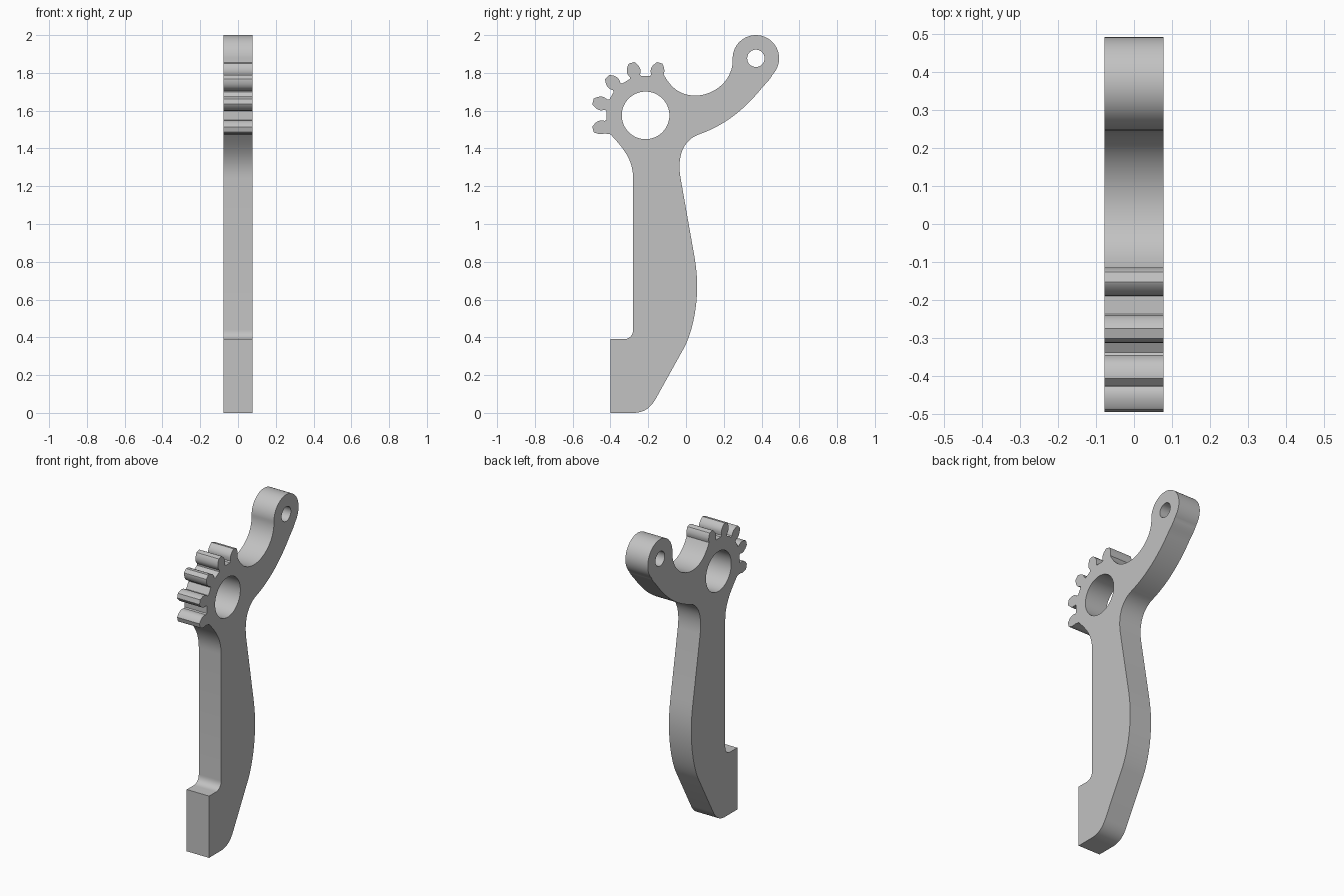
import bpy, bmesh
from math import cos, sin, radians, pi
from mathutils import Vector
from mathutils.geometry import interpolate_bezier

cube = bpy.data.objects.get("Cube")
if cube:
    bpy.data.objects.remove(cube, do_unlink=True)

HALF = 0.078                     # half thickness along x
HUB = Vector((-0.214, 1.575))    # gear hub centre (y, z)
EYE = Vector((0.37, 1.877))      # small eye centre (y, z)


def arc(centre, radius, start, end, steps):
    angles = [radians(start + (end - start) * i / steps) for i in range(steps + 1)]
    return [centre + radius * Vector((cos(a), sin(a))) for a in angles]


def tooth(angle):
    """One gear tooth, from its clockwise flank to the other."""
    a = radians(angle)
    out, side = Vector((cos(a), sin(a))), Vector((-sin(a), cos(a)))
    flank = [(0.207, 0.031), (0.216, 0.028), (0.235, 0.036), (0.25, 0.036),
             (0.265, 0.031), (0.284, 0.019), (0.288, 0.014)]
    return ([HUB + out * r - side * w for r, w in flank]
            + [HUB + out * r + side * w for r, w in reversed(flank)])


def bend(path, c1, c2, end, steps=16):
    """Continue the path with a bezier curve."""
    pts = interpolate_bezier(path[-1].to_3d(), Vector(c1).to_3d(),
                             Vector(c2).to_3d(), Vector(end).to_3d(), steps + 1)
    path.extend(p.to_2d() for p in pts[1:])


def line(path, *points):
    path.extend(Vector(p) for p in points)


# Gear teeth, with the outer flanks running into the body
outline = []
for angle in range(75, 196, 30):
    outline += tooth(angle)
outline = outline[2:-2]

# Front edge and foot
line(outline, (-0.40, 1.475))
bend(outline, (-0.33, 1.40), (-0.28, 1.34), (-0.28, 1.24))
line(outline, (-0.28, 0.44))
bend(outline, (-0.28, 0.41), (-0.30, 0.39), (-0.33, 0.39), 8)
line(outline, (-0.40, 0.39), (-0.40, 0), (-0.28, 0))
bend(outline, (-0.22, 0), (-0.185, 0.03), (-0.16, 0.075))

# Back edge of the leg
line(outline, (-0.01, 0.345))
bend(outline, (0.035, 0.43), (0.059, 0.56), (0.059, 0.67))
bend(outline, (0.059, 0.74), (0.05, 0.80), (0.037, 0.87))
line(outline, (-0.03, 1.25))
bend(outline, (-0.05, 1.38), (0, 1.45), (0.07, 1.475))

# Arm and rounded eye
bend(outline, (0.20, 1.52), (0.30, 1.60), (0.385, 1.70))
bend(outline, (0.42, 1.745), (0.44, 1.755), (0.457, 1.79), 8)
outline += arc(EYE, 0.123, -42, 185, 40)
bend(outline, (0.245, 1.75), (0.14, 1.68), (0.05, 1.68), 20)
bend(outline, (-0.03, 1.68), (-0.08, 1.72), outline[0])
outline.pop()

# Fill the profile around both holes, then extrude it
bm = bmesh.new()
edges = []
for loop in (outline, arc(HUB, 0.126, 0, 360, 64)[:-1], arc(EYE, 0.046, 0, 360, 40)[:-1]):
    verts = [bm.verts.new((-HALF, p.x, p.y)) for p in loop]
    edges += [bm.edges.new((v, verts[i - 1])) for i, v in enumerate(verts)]
bmesh.ops.triangle_fill(bm, edges=edges, use_beauty=True, normal=(1, 0, 0))
grown = bmesh.ops.extrude_face_region(bm, geom=bm.faces[:], use_keep_orig=True)
bmesh.ops.translate(bm, vec=(2 * HALF, 0, 0),
                    verts=[g for g in grown["geom"] if isinstance(g, bmesh.types.BMVert)])
bmesh.ops.recalc_face_normals(bm, faces=bm.faces[:])
mesh = bpy.data.meshes.new("geared_lever")
bm.to_mesh(mesh)
bm.free()

lever = bpy.data.objects.new("geared_lever", mesh)
bpy.context.collection.objects.link(lever)

# Plain grey
grey = bpy.data.materials.new("plain_grey")
grey.use_nodes = True
colour = (0.54, 0.54, 0.54, 1)
grey.diffuse_color = colour
grey.node_tree.nodes["Principled BSDF"].inputs["Base Color"].default_value = colour
mesh.materials.append(grey)

bpy.ops.object.select_all(action="DESELECT")
lever.select_set(True)
bpy.context.view_layer.objects.active = lever
bpy.ops.object.shade_smooth_by_angle(angle=radians(30))
